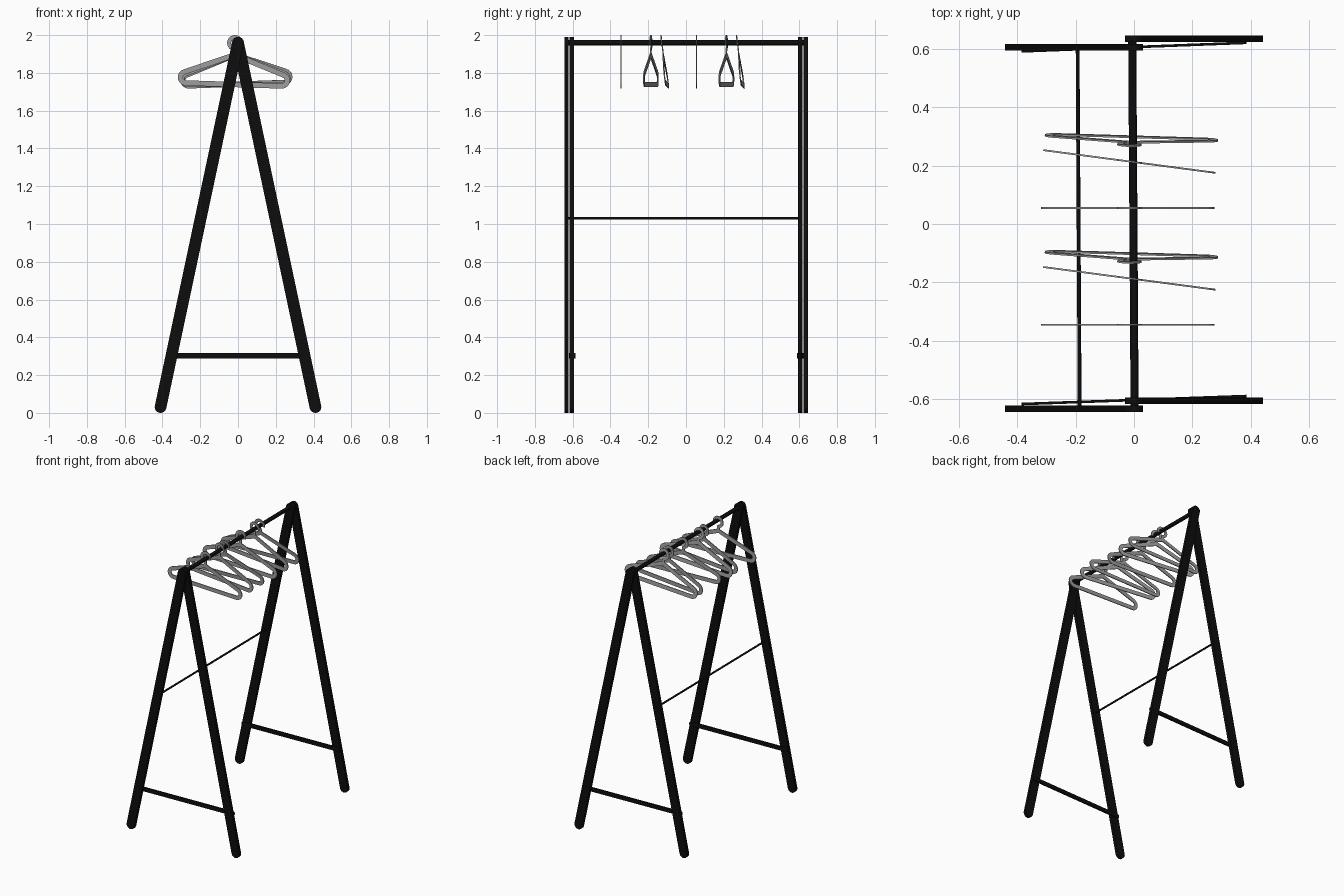
import bpy, bmesh, math
from mathutils import Vector, Matrix, Euler

if "Cube" in bpy.data.objects:
    bpy.data.objects.remove(bpy.data.objects["Cube"])


def material(name, rgb):
    m = bpy.data.materials.new(name)
    m.diffuse_color = (*rgb, 1)
    m.use_nodes = True
    m.node_tree.nodes["Principled BSDF"].inputs["Base Color"].default_value = m.diffuse_color
    return m


BLACK = material("black_paint", (0.004, 0.004, 0.004))
GREY = material("grey_metal", (0.34, 0.34, 0.34))


def finish(name, bm, mat):
    bmesh.ops.recalc_face_normals(bm, faces=bm.faces)
    me = bpy.data.meshes.new(name)
    bm.to_mesh(me)
    bm.free()
    me.materials.append(mat)
    ob = bpy.data.objects.new(name, me)
    bpy.context.collection.objects.link(ob)
    for o in bpy.context.selected_objects:
        o.select_set(False)
    ob.select_set(True)
    bpy.context.view_layer.objects.active = ob
    bpy.ops.object.shade_smooth_by_angle(angle=math.radians(35))
    return ob


def arc(cx, cz, r, a0, a1, n):
    angles = [math.radians(a0 + (a1 - a0) * i / n) for i in range(n + 1)]
    return [Vector((cx + r * math.cos(a), cz + r * math.sin(a))) for a in angles]


def plate(name, a, b, radius, y, thick):
    """Flat board with rounded ends between two (x, z) points."""
    ang = math.degrees(math.atan2(b[1] - a[1], b[0] - a[0]))
    pts = arc(*b, radius, ang - 90, ang + 90, 14) + arc(*a, radius, ang + 90, ang + 270, 14)
    bm = bmesh.new()
    f = bm.faces.new([bm.verts.new((p.x, y - thick / 2, p.y)) for p in pts])
    ext = bmesh.ops.extrude_face_region(bm, geom=[f])["geom"]
    bmesh.ops.translate(bm, vec=(0, thick, 0), verts=[v for v in ext if isinstance(v, bmesh.types.BMVert)])
    return finish(name, bm, BLACK)


def rod(name, a, b, radius):
    a, b = Vector(a), Vector(b)
    d = b - a
    mat = Matrix.Translation((a + b) / 2) @ d.to_track_quat('Z', 'Y').to_matrix().to_4x4()
    bm = bmesh.new()
    bmesh.ops.create_cone(bm, cap_ends=True, segments=24, radius1=radius, radius2=radius,
                          depth=d.length, matrix=mat)
    return finish(name, bm, BLACK)


def ribbon(bm, path, width, thick, closed):
    """Sweep a flat strip along an (x, z) path."""
    n, rings = len(path), []
    for i, p in enumerate(path):
        q0 = path[i - 1] if closed or i else p
        q1 = path[(i + 1) % n] if closed or i < n - 1 else p
        t = (q1 - q0).normalized()
        s = Vector((-t.y, t.x)) * width / 2
        rings.append([bm.verts.new((c.x, y, c.y)) for c, y in
                      ((p + s, -thick / 2), (p - s, -thick / 2), (p - s, thick / 2), (p + s, thick / 2))])
    for i in range(n if closed else n - 1):
        r0, r1 = rings[i], rings[(i + 1) % n]
        for k in range(4):
            bm.faces.new((r0[k], r0[(k + 1) % 4], r1[(k + 1) % 4], r1[k]))
    if not closed:
        bm.faces.new(rings[0])
        bm.faces.new(rings[-1])


def hanger(name, y, rx, ry, rz):
    """Hanger drawn relative to the hook centre, then swung on the rail."""
    bm = bmesh.new()
    # rounded triangle body
    body = (arc(0.253, -0.19, 0.03, -90, 70, 12) + arc(0, -0.087, 0.022, 70, 110, 6)
            + arc(-0.253, -0.19, 0.03, 110, 270, 12))
    ribbon(bm, body, 0.028, 0.006, True)
    # neck and open hook
    hook = [Vector((0, -0.066)), Vector((0, -0.045))] + arc(0, 0, 0.031, 265, -20, 28)
    ribbon(bm, hook, 0.021, 0.006, False)
    ob = finish(name, bm, GREY)
    ob.location = (-0.016, y, 1.9585)
    m = Matrix.Rotation(rz, 3, 'Z') @ Matrix.Rotation(rx, 3, 'X') @ Matrix.Rotation(ry, 3, 'Y')
    ob.rotation_euler = m.to_euler()
    return ob


# A-frame legs, left and right boards lapped side by side at each end
for end, yl, yr in (("front", -0.632, -0.605), ("back", 0.605, 0.634)):
    plate(end + "_left_leg", (-0.41, 0.031), (0, 1.96), 0.031, yl, 0.022)
    plate(end + "_right_leg", (0.41, 0.031), (0, 1.96), 0.031, yr, 0.022)

# thin foot braces on the inner side of each A-frame
for end, y0, y1 in (("front", -0.616, -0.589), ("back", 0.591, 0.62)):
    brace = plate(end + "_foot_brace", (-0.37, 0.302), (0.37, 0.302), 0.015, 0, 0.009)
    brace.location.y = (y0 + y1) / 2
    brace.rotation_euler.z = math.atan2(y1 - y0, 0.76)

# hanging rail and thin stretcher
rod("hanging_rail", (0.002, -0.625, 1.96), (-0.006, 0.625, 1.96), 0.0138)
rod("stretcher", (-0.186, -0.625, 1.03), (-0.193, 0.607, 1.03), 0.0065)

# two sets of three hangers
r = math.radians
for i, off in enumerate((0, 0.4)):
    hanger(f"straight_hanger_{i + 1}", -0.345 + off, 0, r(1.8), 0)
    hanger(f"turned_hanger_{i + 1}", -0.186 + off, 0, 0, r(-7.5))
    hanger(f"tilted_hanger_{i + 1}", -0.128 + off, r(7), r(-2), r(-1.5))
